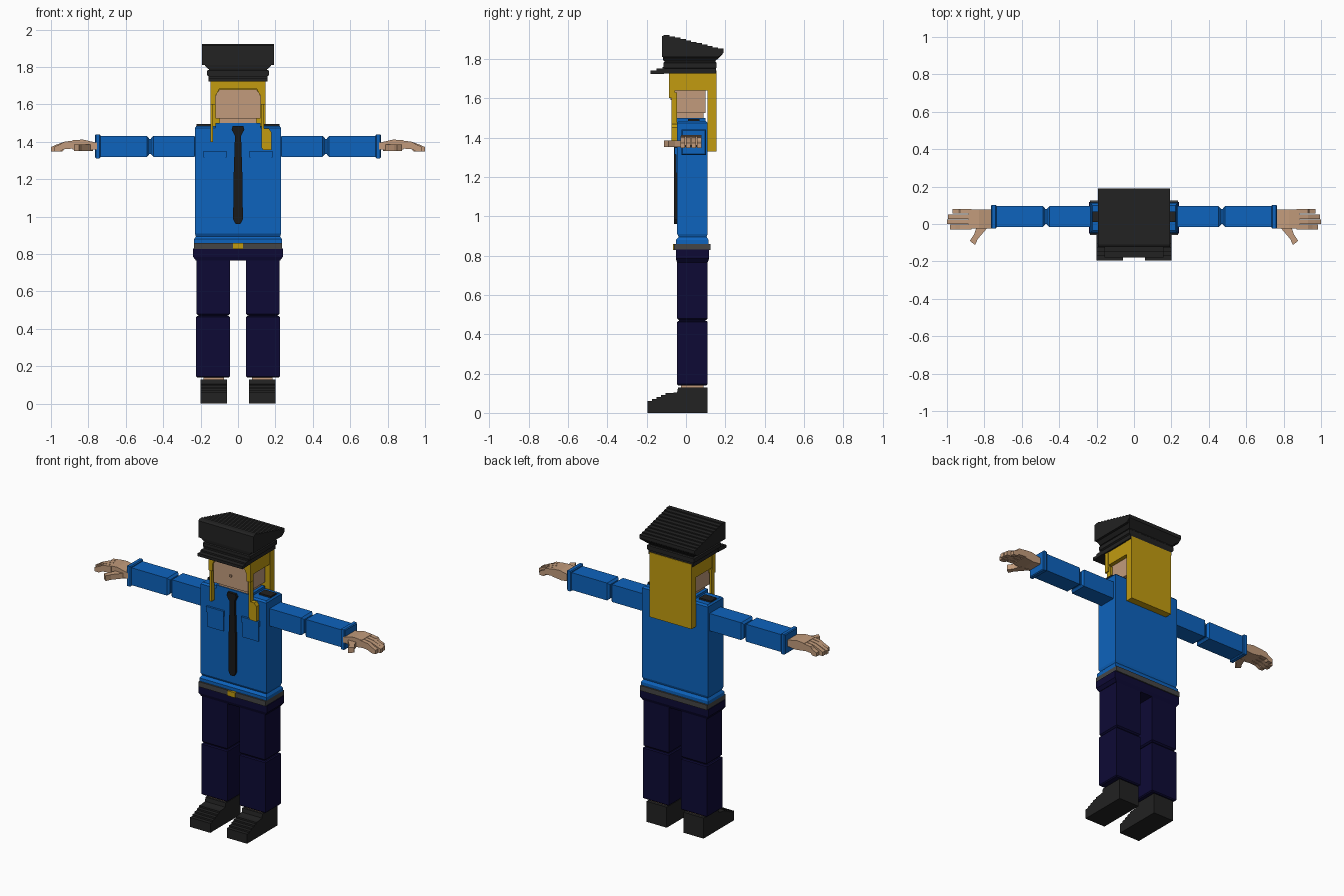
import bpy, bmesh

cube = bpy.data.objects.get("Cube")
if cube:
    bpy.data.objects.remove(cube, do_unlink=True)


def material(name, r, g, b):
    m = bpy.data.materials.new(name)
    m.use_nodes = True
    m.diffuse_color = (r, g, b, 1)
    m.node_tree.nodes["Principled BSDF"].inputs["Base Color"].default_value = (r, g, b, 1)
    return m


BLUE = material("shirt blue", 0.004, 0.125, 0.51)
NAVY = material("trouser navy", 0.004, 0.003, 0.036)
BLACK = material("black cloth", 0.016, 0.016, 0.016)
TIE = material("tie black", 0.01, 0.01, 0.01)
GREY = material("belt grey", 0.06, 0.06, 0.06)
GOLD = material("gold", 0.54, 0.33, 0.005)
SKIN = material("skin", 0.54, 0.33, 0.2)


def loft(name, rings, mat):
    """Solid through a list of equal rings of points, capped at both ends."""
    bm = bmesh.new()
    loops = [[bm.verts.new(p) for p in ring] for ring in rings]
    for a, b in zip(loops, loops[1:]):
        for i in range(len(a)):
            j = (i + 1) % len(a)
            bm.faces.new((a[i], a[j], b[j], b[i]))
    bm.faces.new(loops[0])
    bm.faces.new(loops[-1])
    bmesh.ops.recalc_face_normals(bm, faces=bm.faces)
    mesh = bpy.data.meshes.new(name)
    bm.to_mesh(mesh)
    bm.free()
    mesh.materials.append(mat)
    obj = bpy.data.objects.new(name, mesh)
    bpy.context.collection.objects.link(obj)
    return obj


def prism(name, axis, profile, lo, hi, mat):
    """Profile in the two remaining axes, extruded along the given axis."""
    place = {"x": lambda p, t: (t, p[0], p[1]),
             "y": lambda p, t: (p[0], t, p[1]),
             "z": lambda p, t: (p[0], p[1], t)}[axis]
    return loft(name, [[place(p, t) for p in profile] for t in (lo, hi)], mat)


def rect(a, b):
    return [(a[0], b[0]), (a[1], b[0]), (a[1], b[1]), (a[0], b[1])]


def box(name, x, y, z, mat):
    return prism(name, "z", rect(x, y), z[0], z[1], mat)


def stack(name, layers, mat):
    """Rectangles of (half width, y range, z) joined from bottom to top."""
    return loft(name, [[(px, py, z) for px, py in rect((-w, w), y)]
                       for w, y, z in layers], mat)


def limb(name, x, y, z, axis, cut, mat):
    """Box whose two ends along the axis are chamfered."""
    r = [x, y, z]
    a, b, c = axis, (axis + 1) % 3, (axis + 2) % 3
    lo, hi = r[a]
    rings = []
    for t, inset in ((lo, cut), (lo + cut, 0), (hi - cut, 0), (hi, cut)):
        ring = []
        for p, q in rect((r[b][0] + inset, r[b][1] - inset),
                         (r[c][0] + inset, r[c][1] - inset)):
            v = [0, 0, 0]
            v[a], v[b], v[c] = t, p, q
            ring.append(v)
        rings.append(ring)
    return loft(name, rings, mat)


def stairs(start, end, n):
    """Stepped line between two points."""
    pts = []
    for i in range(n):
        z = start[1] + (end[1] - start[1]) * i / (n - 1)
        for k in (i, i + 1):
            pts.append((start[0] + (end[0] - start[0]) * k / n, z))
    return pts


# Torso, belt and hips
DEPTH = (-0.045, 0.11)
stack("shirt", [(0.235, (-0.05, 0.115), 0.86), (0.235, (-0.05, 0.115), 0.88),
                (0.225, (-0.037, 0.105), 0.895), (0.23, DEPTH, 0.91),
                (0.23, DEPTH, 1.475), (0.222, (-0.035, 0.1), 1.485)], BLUE)
box("collar", (-0.12, 0.12), (-0.05, 0.1), (1.47, 1.5), BLUE)
box("belt", (-0.235, 0.235), (-0.06, 0.125), (0.828, 0.86), GREY)
box("belt_buckle", (-0.026, 0.026), (-0.066, -0.05), (0.828, 0.86), GOLD)
stack("hips", [(0.225, DEPTH, 0.765), (0.24, (-0.052, 0.118), 0.785),
               (0.24, (-0.052, 0.118), 0.83)], NAVY)

# Tie with knot
prism("tie", "y", [(-0.012, 0.96), (0.012, 0.96), (0.026, 0.985), (0.024, 1.2),
                   (0.016, 1.44), (-0.016, 1.44), (-0.024, 1.2), (-0.026, 0.985)],
      -0.06, -0.04, TIE)
prism("tie_knot", "y", [(-0.018, 1.435), (0.018, 1.435), (0.034, 1.465),
                        (0.028, 1.485), (-0.028, 1.485), (-0.034, 1.465)],
      -0.066, -0.04, TIE)

# Head, face and hair
box("neck", (-0.1, 0.1), (-0.045, 0.09), (1.47, 1.56), SKIN)
prism("face", "y", [(-0.12, 1.525), (0.12, 1.525), (0.12, 1.645), (0.1, 1.68),
                    (-0.1, 1.68), (-0.12, 1.645)], -0.073, 0.1, SKIN)
box("nose", (-0.008, 0.008), (-0.08, -0.07), (1.592, 1.606), SKIN)
box("hair_crown", (-0.145, 0.145), (-0.06, 0.15), (1.64, 1.74), GOLD)
prism("hair_fringe", "y", [(-0.147, 1.6), (-0.12, 1.6), (-0.12, 1.645), (-0.1, 1.682),
                           (0.1, 1.682), (0.12, 1.645), (0.12, 1.6), (0.147, 1.6),
                           (0.147, 1.735), (-0.147, 1.735)], -0.086, -0.055, GOLD)
box("hair_back", (-0.147, 0.147), (0.11, 0.155), (1.33, 1.74), GOLD)
box("right_hair_strand", (-0.147, -0.133), (-0.075, -0.045), (1.4, 1.63), GOLD)
box("left_hair_strand", (0.125, 0.14), (-0.075, -0.045), (1.38, 1.63), GOLD)
prism("left_hair_lock", "y", [(0.125, 1.37), (0.135, 1.355), (0.18, 1.355),
                              (0.18, 1.45), (0.165, 1.47), (0.13, 1.47)],
      -0.073, -0.04, GOLD)

# Peaked cap
stack("cap_band", [(0.155, (-0.105, 0.152), 1.725), (0.155, (-0.105, 0.152), 1.75),
                   (0.165, (-0.115, 0.155), 1.755), (0.165, (-0.115, 0.155), 1.78),
                   (0.155, (-0.11, 0.15), 1.785), (0.16, (-0.11, 0.15), 1.81)], BLACK)
stack("cap_flare", [(0.16, (-0.115, 0.15), 1.79), (0.192, (-0.12, 0.188), 1.825)], BLACK)
prism("cap_crown", "x", [(-0.122, 1.81), (0.165, 1.81), (0.19, 1.83)]
      + stairs((0.19, 1.852), (-0.11, 1.922), 11) + [(-0.122, 1.915)], -0.193, 0.193, BLACK)
prism("cap_visor", "x", [(-0.18, 1.722), (-0.1, 1.725), (-0.1, 1.76), (-0.12, 1.76),
                         (-0.12, 1.75), (-0.15, 1.75), (-0.15, 1.74), (-0.18, 1.74)],
      -0.157, 0.157, BLACK)

# Paired parts, built on the +x side and mirrored
pairs = []


def pair(obj):
    pairs.append(obj)


pair(limb("upper_arm", (0.22, 0.465), (-0.015, 0.095), (1.32, 1.43), 0, 0.012, BLUE))
pair(box("elbow", (0.45, 0.49), (0, 0.08), (1.335, 1.415), BLUE))
pair(limb("forearm", (0.475, 0.75), (-0.015, 0.095), (1.32, 1.43), 0, 0.012, BLUE))
pair(limb("cuff", (0.735, 0.765), (-0.024, 0.102), (1.312, 1.44), 0, 0.005, BLUE))
pair(box("epaulette", (0.14, 0.222), (0.01, 0.068), (1.47, 1.495), BLACK))
pair(box("pocket", (0.067, 0.18), (-0.052, -0.04), (1.22, 1.33), BLUE))
pair(box("pocket_flap", (0.062, 0.185), (-0.058, -0.04), (1.315, 1.35), BLUE))

# Hands with four bent fingers and a thumb
pair(prism("palm", "y", [(0.755, 1.36), (0.82, 1.352), (0.885, 1.36), (0.885, 1.408),
                         (0.83, 1.412), (0.755, 1.395)], -0.025, 0.078, SKIN))
for i, tip in enumerate((0.985, 1.0, 0.995, 0.97)):
    y = -0.029 + i * 0.028
    pair(prism("finger_%d" % (i + 1), "y",
               [(0.87, 1.365), (0.93, 1.36), (tip - 0.03, 1.347), (tip, 1.347),
                (tip, 1.372), (tip - 0.03, 1.385), (0.93, 1.4), (0.87, 1.408)],
               y, y + 0.025, SKIN))
pair(prism("thumb", "z", [(0.775, -0.01), (0.835, -0.08), (0.85, -0.112),
                          (0.878, -0.09), (0.855, -0.055), (0.84, -0.01)],
           1.352, 1.385, SKIN))

# Legs and stepped shoes
pair(limb("thigh", (0.043, 0.222), DEPTH, (0.472, 0.79), 2, 0.008, NAVY))
pair(box("knee", (0.055, 0.21), (-0.035, 0.1), (0.45, 0.49), NAVY))
pair(limb("shin", (0.043, 0.225), DEPTH, (0.14, 0.468), 2, 0.006, NAVY))
pair(box("ankle", (0.075, 0.185), (-0.025, 0.09), (0.11, 0.16), SKIN))
pair(prism("shoe", "x", [(0.11, 0), (0.11, 0.13), (-0.04, 0.13), (-0.045, 0.105)]
           + stairs((-0.08, 0.1), (-0.195, 0.06), 5) + [(-0.195, 0)], 0.058, 0.2, BLACK))

for obj in pairs:
    base = obj.name
    other = obj.copy()
    other.data = obj.data.copy()
    obj.name, other.name = "left_" + base, "right_" + base
    bpy.context.collection.objects.link(other)
    bm = bmesh.new()
    bm.from_mesh(other.data)
    for v in bm.verts:
        v.co.x = -v.co.x
    bmesh.ops.reverse_faces(bm, faces=bm.faces)
    bm.to_mesh(other.data)
    bm.free()
